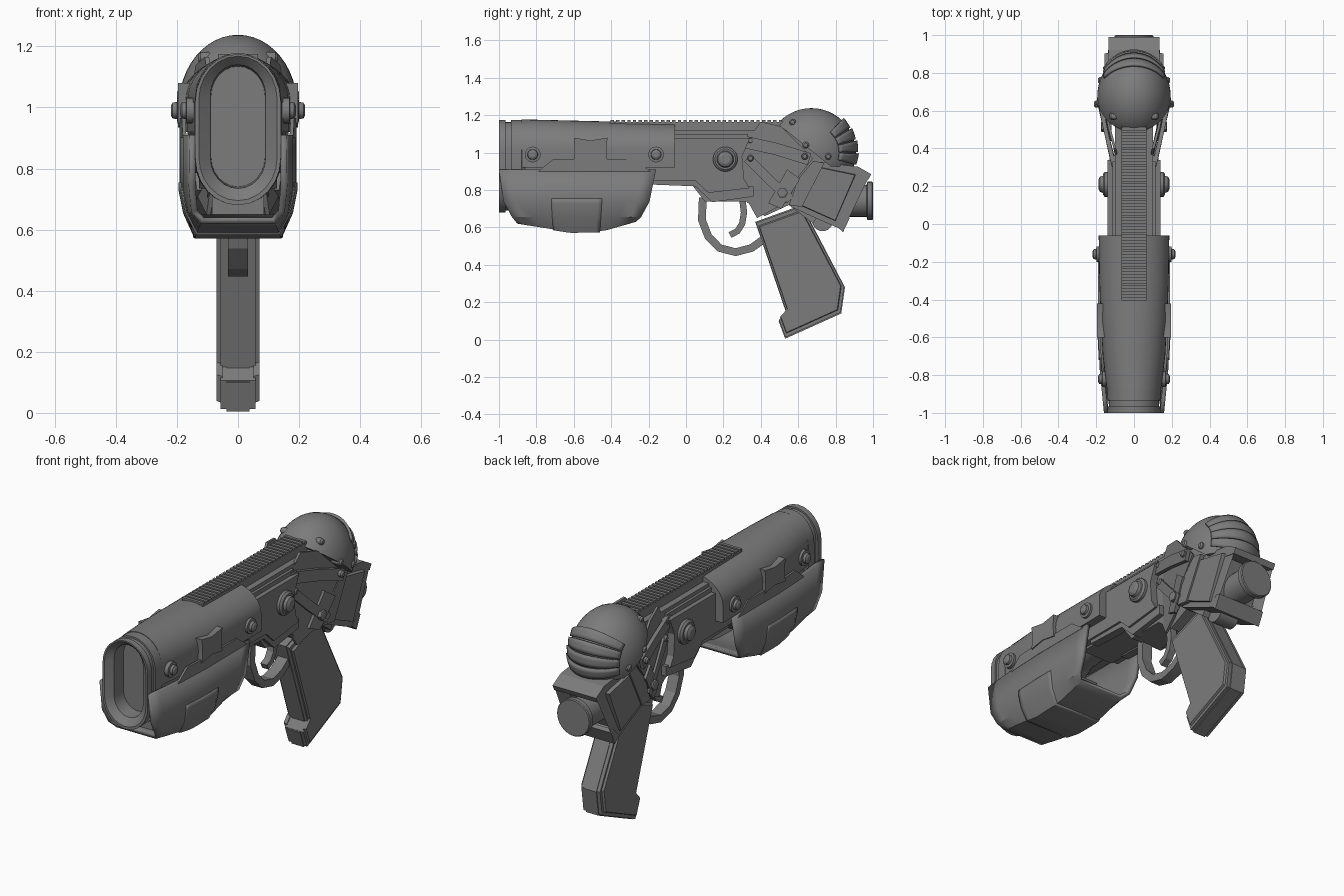
import bpy, bmesh, math
from mathutils import Vector

if "Cube" in bpy.data.objects:
    bpy.data.objects.remove(bpy.data.objects["Cube"])

metal = bpy.data.materials.new("gunmetal grey")
metal.diffuse_color = (0.2, 0.2, 0.2, 1)
metal.use_nodes = True
metal.node_tree.nodes["Principled BSDF"].inputs["Base Color"].default_value = metal.diffuse_color


def finish(name, bm, normals=True):
    if normals:
        bmesh.ops.recalc_face_normals(bm, faces=bm.faces)
    me = bpy.data.meshes.new(name)
    bm.to_mesh(me)
    bm.free()
    me.materials.append(metal)
    ob = bpy.data.objects.new(name, me)
    bpy.context.collection.objects.link(ob)
    return ob


def interp(y, pts):
    if y <= pts[0][0]:
        return pts[0][1]
    for (a, va), (b, vb) in zip(pts, pts[1:]):
        if y <= b:
            return va + (vb - va) * (y - a) / (b - a)
    return pts[-1][1]


def prism(name, pts, x0, x1, f=lambda y: 0, k=1.0):
    """Side outline (y, z) from x0 to x1, mirrored unless x0 < 0; k shrinks the outer face."""
    bm = bmesh.new()
    cy = sum(p[0] for p in pts) / len(pts)
    cz = sum(p[1] for p in pts) / len(pts)
    for s in ([1] if x0 < 0 else [1, -1]):
        a = [bm.verts.new((s * (x0 + f(y)), y, z)) for y, z in pts]
        b = [bm.verts.new((s * (x1 + f(y)), cy + (y - cy) * k, cz + (z - cz) * k)) for y, z in pts]
        bm.faces.new(a)
        bm.faces.new(b)
        for i in range(len(pts)):
            j = (i + 1) % len(pts)
            bm.faces.new((a[i], a[j], b[j], b[i]))
    return finish(name, bm)


def ribbon(name, path, w, x0, x1, f=lambda y: 0):
    P = [Vector(p) for p in path]
    L, R = [], []
    for i, p in enumerate(P):
        t = (P[min(i + 1, len(P) - 1)] - P[max(i - 1, 0)]).normalized()
        n = Vector((-t.y, t.x)) * w / 2
        L.append(tuple(p + n))
        R.append(tuple(p - n))
    return prism(name, L + R[::-1], x0, x1, f)


def loft(name, rings):
    bm = bmesh.new()
    V = [[bm.verts.new(p) for p in r] for r in rings]
    n = len(V[0])
    for a, b in zip(V, V[1:]):
        for i in range(n):
            bm.faces.new((a[i], a[(i + 1) % n], b[(i + 1) % n], b[i]))
    bm.faces.new(V[0])
    bm.faces.new(V[-1])
    return finish(name, bm)


def turned(name, y, z, steps, axis="x", n=24):
    """Stepped round part: (position along axis, radius) rings; mirrored when along x."""
    for s in ([1, -1] if axis == "x" else [1]):
        rings = []
        for p, r in steps:
            c = [(r * math.cos(2 * math.pi * i / n), r * math.sin(2 * math.pi * i / n)) for i in range(n)]
            rings.append([(s * p, y + u, z + v) if axis == "x" else (u, p, z + v) for u, v in c])
        loft(name + ("_right" if s > 0 else "_left"), rings)


# muzzle and inner barrel: tall rounded slot section with a recessed bore
def slot(y, w, lo, hi, n=12):
    pts = []
    for sgn, c in ((1, hi - w * 1.1), (-1, lo + w * 1.1)):
        for i in range(n + 1):
            a = math.pi * i / n
            pts.append((sgn * w * math.cos(a), y, c + sgn * 1.1 * w * math.sin(a)))
    return pts


loft("muzzle_barrel", [slot(*r) for r in (
    (-0.89, .088, .74, 1.135), (-0.97, .09, .735, 1.14), (-1, .128, .695, 1.168), (-1, .14, .68, 1.175),
    (-.965, .142, .68, 1.175), (-.965, .132, .69, 1.165), (-.935, .132, .69, 1.165),
    (-.935, .142, .68, 1.175), (-.88, .145, .68, 1.175), (-.86, .13, .70, 1.15), (-.6, .13, .74, 1.14),
    (-.45, .12, .83, 1.14), (-.25, .12, .85, 1.14))])

# upper shroud with arched top
W = [(-.89, .142), (-.7, .165), (-.4, .182), (-.06, .187)]
rings = []
for y in (-.88, -.7, -.5, -.3, -.06):
    w, top = interp(y, W), interp(y, [(-.88, 1.178), (-.06, 1.158)])
    arc = [(w * math.cos(math.pi * i / 20), y, 1.02 + (top - 1.02) * math.sin(math.pi * i / 20)) for i in range(21)]
    rings.append([(w, y, .92)] + arc + [(-w, y, .92)])
loft("barrel_shroud", rings)

# lower fore-end guard: open U-shaped shell
GW = [(-1, .148), (-.8, .168), (-.55, .18), (-.16, .178)]
gw = lambda y: interp(y, GW)
gz = lambda y: interp(y, [(-.9, .63), (-.62, .585), (-.45, .588), (-.27, .64)])


def guard(name, cols, off, thick):
    bm = bmesh.new()
    cols = cols + [(-c[0],) + c[1:] for c in cols[::-1]]
    grid = []
    for i in range(13):
        row = []
        for fx, z, y0, y1 in cols:
            y = y0 + (y1 - y0) * i / 12
            zz = z if z else gz(y) - off
            row.append(bm.verts.new((fx * (gw(y) + off), y, zz)))
        grid.append(row)
    for a, b in zip(grid, grid[1:]):
        for j in range(len(cols) - 1):
            bm.faces.new((a[j], a[j + 1], b[j + 1], b[j]))
    m = finish(name, bm).modifiers.new("shell", "SOLIDIFY")
    m.thickness, m.offset = thick, 0


guard("foreend_guard", [(1, .91, -1, -.16), (1, .74, -.975, -.195), (.92, .66, -.93, -.24),
                        (.74, 0, -.9, -.27)], 0, .022)
guard("guard_patch", [(1, .755, -.72, -.45), (1, .73, -.72, -.45), (.92, .655, -.715, -.455),
                      (.74, 0, -.71, -.46)], .009, .012)
prism("guard_upper_lip", [(-.79, .9), (-.71, .965), (-.55, .965), (-.28, .965), (-.19, .9), (-.55, .9)],
      0, .012, gw)
prism("under_barrel_block", [(-.88, .65), (-.5, .65), (-.4, .76), (-.88, .75)], -.085, .085)
prism("shroud_latch", [(-.6, 1.08), (-.51, 1.065), (-.42, 1.08), (-.425, 1.01), (-.42, .95), (-.51, .965),
                       (-.6, .95), (-.595, 1.01)], .15, .197)

# receiver core, side plates and serrated rail
prism("receiver_core", [(-.3, 1.12), (.55, 1.12), (.75, .95), (.8, .85), (.68, .62), (.55, .72), (.42, .66),
                        (.32, .74), (.1, .74), (.03, .83), (-.3, .84)], -.1, .1)
prism("receiver_side_plate", [(-.3, 1.075), (.34, 1.075), (.3, .98), (.31, .86), (.34, .81), (.12, .785),
                              (.05, .85), (-.3, .85)], .09, .14)
prism("receiver_lower_rim", [(-.2, .86), (.06, .86), (.13, .8), (.36, .82), (.36, .765), (.14, .735),
                             (.05, .82), (-.2, .83)], .08, .128)
prism("receiver_shoulder", [(-.1, 1.1), (.33, 1.1), (.33, 1.06), (-.1, 1.06)], -.115, .115)
prism("rail_base", [(-.405, 1.09), (.53, 1.09), (.53, 1.165), (-.405, 1.165)], -.065, .065)
bm = bmesh.new()
for i in range(31):
    r = bmesh.ops.create_cube(bm, size=1)["verts"]
    bmesh.ops.scale(bm, verts=r, vec=(.13, .018, .02))
    bmesh.ops.translate(bm, verts=r, vec=(0, -.395 + i * .03, 1.165))
finish("rail_teeth", bm)

# pivots and screws
turned("main_pivot", .21, .965, [(.12, .066), (.155, .066), (.165, .055), (.165, .045), (.18, .04), (.188, .025)])
turned("rear_screw", -.16, .99, [(.17, .042), (.198, .042), (.2, .028), (.214, .026), (.22, .015)])
turned("front_screw", -.82, .99, [(.13, .042), (.168, .042), (.17, .028), (.184, .026), (.19, .015)])

# flared rear side plates and straps
flare = lambda y: interp(y, [(.33, .095), (.63, .175), (.75, .175)])
prism("flared_cheek", [(.3, 1.03), (.4, 1.165), (.51, 1.14), (.68, .97), (.6, .87), (.55, .74), (.38, .65),
                       (.33, .74), (.31, .9)], .001, .015, lambda y: flare(y) - .02)
ribbon("upper_strap", [(.3, 1.06), (.48, 1.02), (.66, .965)], .065, 0, .022, flare)
ribbon("lower_strap", [(.33, .97), (.45, .85), (.56, .75)], .05, 0, .014, flare)
prism("bolt_bracket", [(.44, .73), (.54, .91), (.61, .86), (.51, .7)], 0, .02, lambda y: flare(y) - .01)
prism("arm_plate", [(.68, .955), (.74, .945), (.62, .71), (.55, .72), (.6, .86)], .12, .165)
turned("hex_bolt", .515, .785, [(.12, .028), (.172, .028), (.175, .02)], n=6)
for y, z, x in ((.345, 1.065, .13), (.345, .97, .125), (.64, 1.04, .2), (.57, 1.163, .13), (.635, .98, .212), (.76, .98, .19)):
    turned("rivet", y, z, [(x - .06, .018), (x - .008, .018), (x, .011)], n=12)

# rear dome, cut off along a slanted and a level plane
C, RX, R = Vector((0, .67, 1.0)), .195, .238
bm = bmesh.new()
bmesh.ops.create_uvsphere(bm, u_segments=40, v_segments=24, radius=1)
for v in bm.verts:
    v.co = Vector((v.co.x * RX, v.co.y * R, v.co.z * R)) + C
for co, no in (((0, .495, 1.15), (0, .2, .25)), ((0, .74, .925), (0, 0, 1))):
    bmesh.ops.bisect_plane(bm, geom=bm.verts[:] + bm.edges[:] + bm.faces[:], plane_co=co, plane_no=no, clear_inner=True)
    bmesh.ops.holes_fill(bm, edges=[e for e in bm.edges if e.is_boundary])
finish("rear_dome", bm)
# overlapping bands on the back of the dome
for k in range(4):
    a0 = math.radians(-15 + 16 * k)
    grid = []
    bm = bmesh.new()
    for i in range(4):
        a = a0 + math.radians(14) * i / 3
        s = 1.015 + .025 * i / 3
        grid.append([bm.verts.new(C + Vector((RX * s * math.cos(p), R * s * math.sin(p) * math.cos(a),
                                              R * s * math.sin(p) * math.sin(a))))
                     for p in [math.radians(38 + 104 * j / 20) for j in range(21)]])
    for a, b in zip(grid, grid[1:]):
        for j in range(20):
            bm.faces.new((a[j], a[j + 1], b[j + 1], b[j]))
    m = finish("dome_band", bm).modifiers.new("thick", "SOLIDIFY")
    m.thickness, m.offset = .014, 0

# tilted rear housing with recessed back face
bm = bmesh.new()
A = [bm.verts.new((x, y, z)) for x, y, z in ((-.14, .7, .95), (.14, .7, .95), (.14, .56, .71), (-.14, .56, .71))]
B = [bm.verts.new((x, y, z)) for x, y, z in ((-.13, .98, .875), (.13, .98, .875), (.145, .84, .585), (-.145, .84, .585))]
bm.faces.new(A)
back = bm.faces.new(B)
for i in range(4):
    bm.faces.new((A[i], A[(i + 1) % 4], B[(i + 1) % 4], B[i]))
bmesh.ops.recalc_face_normals(bm, faces=bm.faces)
bmesh.ops.inset_region(bm, faces=[back], thickness=.032)
bmesh.ops.translate(bm, verts=back.verts, vec=(0, -.06, .03))
finish("rear_housing", bm)
prism("housing_side_panel", [(.72, .925), (.91, .885), (.8, .63), (.61, .715)], .12, .156, k=.95)
prism("housing_top_cap", [(.72, .95), (.92, .925), (.99, .885), (.975, .855), (.72, .9)], -.135, .135)
prism("housing_bottom_lip", [(.8, .61), (.84, .575), (.875, .65), (.85, .66)], -.148, .148)
turned("rear_knob", 0, .742, [(.8, .085), (.965, .085), (.97, .103), (.995, .103), (1, .098)], axis="y", n=32)
turned("hinge_roll", .73, .635, [(0, .055), (.06, .055)])

# grip: core with stepped side panels
G = [(.37, .63), (.62, .72), (.85, .28), (.83, .14), (.53, .005), (.495, .1), (.535, .145)]
cg = (.61, .38)
shrink = lambda k: [(cg[0] + (y - cg[0]) * k, cg[1] + (z - cg[1]) * k) for y, z in G]
prism("grip_core", G, -.038, .038)
prism("grip_middle", shrink(.98), -.058, .058)
prism("grip_panel", shrink(.93), .05, .07, k=.97)

# trigger and guard ring
ribbon("trigger_guard", [(.09, .76), (.085, .64), (.12, .55), (.18, .49), (.265, .468), (.35, .49), (.42, .54)],
       .042, -.032, .032)
ribbon("trigger", [(.3, .76), (.31, .68), (.3, .62), (.275, .58), (.235, .56)], .034, -.02, .02)

# smooth rounded parts, keep sharp edges
bpy.ops.object.select_all(action="SELECT")
bpy.context.view_layer.objects.active = bpy.data.objects["rear_dome"]
bpy.ops.object.shade_smooth_by_angle(angle=math.radians(22))
